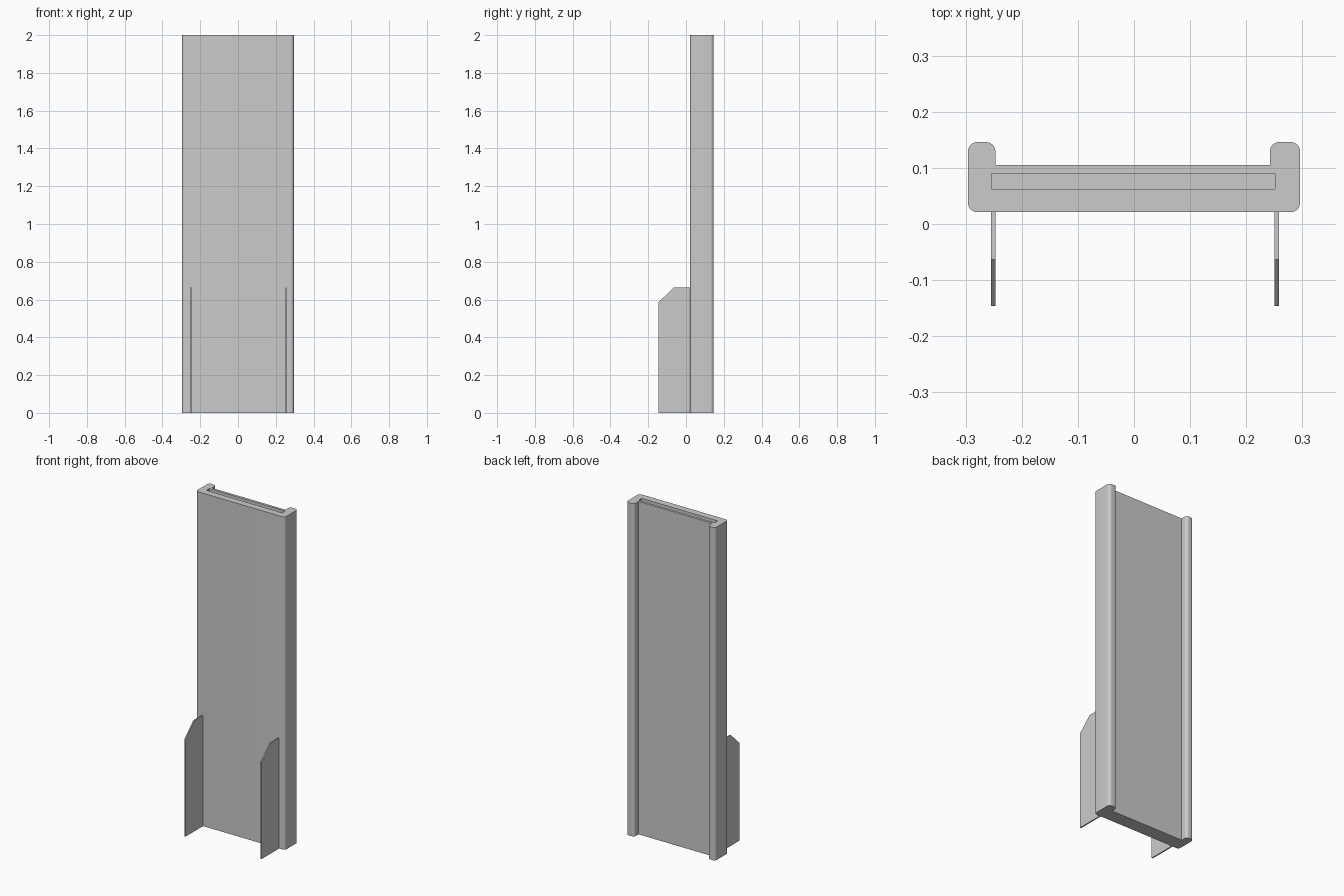
import bpy, bmesh, math
from mathutils import Vector

if "Cube" in bpy.data.objects:
    bpy.data.objects.remove(bpy.data.objects["Cube"], do_unlink=True)

HEIGHT = 2.0
FRONT, PANEL_BACK, RAIL_BACK = 0.021, 0.105, 0.146
HALF_WIDTH = 0.296
RADIUS = 0.017

grey = bpy.data.materials.new("plain grey")
grey.use_nodes = True
grey.diffuse_color = (0.6, 0.6, 0.6, 1)
grey.node_tree.nodes["Principled BSDF"].inputs["Base Color"].default_value = (0.6, 0.6, 0.6, 1)


def rounded(outline, steps=8):
    """Replace each right-angled corner flagged True by an arc."""
    result = []
    for i, (x, y, is_round) in enumerate(outline):
        corner = Vector((x, y))
        if not is_round:
            result.append(corner)
            continue
        before = Vector(outline[i - 1][:2]) - corner
        after = Vector(outline[(i + 1) % len(outline)][:2]) - corner
        a, b = before.normalized() * RADIUS, after.normalized() * RADIUS
        for k in range(steps + 1):
            t = math.pi / 2 * k / steps
            result.append(corner + a * (1 - math.sin(t)) + b * (1 - math.cos(t)))
    return result


def prism(name, base, offset):
    """Extrude a flat polygon of 3D points along an offset."""
    bm = bmesh.new()
    face = bm.faces.new([bm.verts.new(p) for p in base])
    top = bmesh.ops.extrude_face_region(bm, geom=[face], use_keep_orig=True)
    moved = [g for g in top["geom"] if isinstance(g, bmesh.types.BMVert)]
    bmesh.ops.translate(bm, verts=moved, vec=offset)
    bmesh.ops.recalc_face_normals(bm, faces=bm.faces)
    mesh = bpy.data.meshes.new(name)
    bm.to_mesh(mesh)
    bm.free()
    mesh.materials.append(grey)
    obj = bpy.data.objects.new(name, mesh)
    bpy.context.collection.objects.link(obj)
    return obj


# Panel with a rounded rail along each rear edge
outline = [
    (-HALF_WIDTH, FRONT, True), (HALF_WIDTH, FRONT, True),
    (HALF_WIDTH, RAIL_BACK, True), (0.242, RAIL_BACK, True),
    (0.242, PANEL_BACK, False), (-0.247, PANEL_BACK, False),
    (-0.247, RAIL_BACK, True), (-HALF_WIDTH, RAIL_BACK, True),
]
panel = prism("railed_panel", [(p.x, p.y, 0) for p in rounded(outline)], (0, 0, HEIGHT))

# Deep slot open at the top
slot = [(-0.254, 0.062, 0.1), (0.251, 0.062, 0.1), (0.251, 0.09, 0.1), (-0.254, 0.09, 0.1)]
cutter = prism("slot_cutter", slot, (0, 0, HEIGHT))
cutter.hide_render = True
cut = panel.modifiers.new("slot", 'BOOLEAN')
cut.operation = 'DIFFERENCE'
cut.solver = 'EXACT'
cut.object = cutter
bpy.ops.object.select_all(action='DESELECT')
bpy.context.view_layer.objects.active = panel
panel.select_set(True)
bpy.ops.object.modifier_apply(modifier=cut.name)
bpy.data.objects.remove(cutter, do_unlink=True)
bpy.ops.object.shade_smooth_by_angle(angle=math.radians(30))

# Thin chamfered fins standing out from the front
fin_side = [(FRONT, 0), (FRONT, 0.665), (-0.063, 0.665), (-0.146, 0.585), (-0.146, 0)]
for name, x in (("right_fin", -0.2545), ("left_fin", 0.2505)):
    prism(name, [(x, y, z) for y, z in fin_side], (0.0075, 0, 0))
